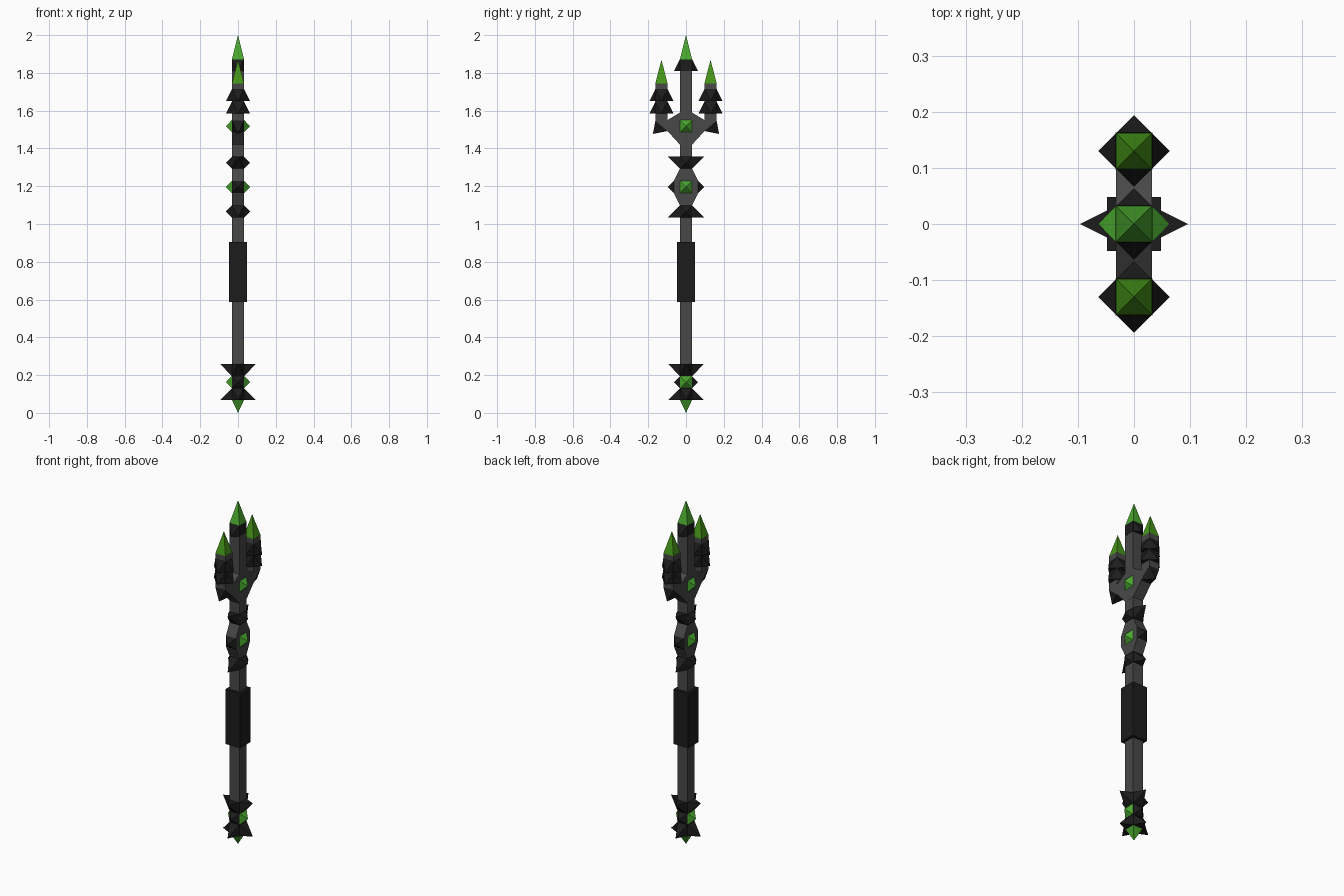
import bpy, bmesh
from mathutils import Vector

if "Cube" in bpy.data.objects:
    bpy.data.objects.remove(bpy.data.objects["Cube"])

R = 0.032  # half width of the shaft and of every square base


def material(name, srgb):
    m = bpy.data.materials.new(name)
    lin = [((c / 255 + 0.055) / 1.055) ** 2.4 if c > 10 else c / 255 / 12.92 for c in srgb]
    m.diffuse_color = (*lin, 1)
    m.use_nodes = True
    m.node_tree.nodes["Principled BSDF"].inputs["Base Color"].default_value = m.diffuse_color
    return m


GREY = material("dark grey metal", (72, 72, 72))
BLACK = material("black metal", (28, 28, 28))
GREEN = material("green crystal", (74, 168, 46))
LIME = material("deep green crystal", (70, 150, 24))


def finish(name, bm, mat):
    bmesh.ops.recalc_face_normals(bm, faces=bm.faces[:])
    me = bpy.data.meshes.new(name)
    bm.to_mesh(me)
    bm.free()
    me.materials.append(mat)
    ob = bpy.data.objects.new(name, me)
    bpy.context.collection.objects.link(ob)
    return ob


def add_box(bm, y, z0, z1, r):
    vs = bmesh.ops.create_cube(bm, size=1)["verts"]
    for v in vs:
        v.co = Vector((v.co.x * 2 * r, y + v.co.y * 2 * r, (z0 + z1) / 2 + v.co.z * (z1 - z0)))


def add_pyramid(bm, base, apex):
    b = [bm.verts.new(p) for p in base]
    a = bm.verts.new(apex)
    bm.faces.new(b)
    for i in range(4):
        bm.faces.new((b[i], b[(i + 1) % 4], a))


def add_side_spike(bm, axis, s, y, z0, z1, reach, za, start=R):
    """Pyramid on the +/-x or +/-y face of a square bar centred on y."""
    def place(out, side, z):
        return (s * out, y + side, z) if axis == "x" else (side, y + s * out, z)
    base = [place(start, a, z) for a, z in ((-R, z0), (R, z0), (R, z1), (-R, z1))]
    add_pyramid(bm, base, place(reach, 0, za))


def box(name, z0, z1, r, mat, y=0):
    bm = bmesh.new()
    add_box(bm, y, z0, z1, r)
    return finish(name, bm, mat)


def collar(name, z0, z1, x_spike=None, y_spike=None, y=0):
    """Black block with spikes; each spike is (reach, apex height)."""
    bm = bmesh.new()
    add_box(bm, y, z0, z1, R + 0.0008)
    for axis, spike in (("x", x_spike), ("y", y_spike)):
        if spike:
            for s in (-1, 1):
                add_side_spike(bm, axis, s, y, z0, z1, *spike)
    finish(name, bm, BLACK)


def tip(name, z, apex, mat, y=0):
    bm = bmesh.new()
    base = [(-R, y - R, z), (R, y - R, z), (R, y + R, z), (-R, y + R, z)]
    add_pyramid(bm, base, (0, y, apex))
    finish(name, bm, mat)


def plate(name, half, mat, r):
    """Extrude a half outline (y, z), mirrored in y, along x."""
    outline = half + [(-y, z) for y, z in reversed(half)]
    bm = bmesh.new()
    f = bm.faces.new([bm.verts.new((-r, y, z)) for y, z in outline])
    ext = bmesh.ops.extrude_face_region(bm, geom=[f])["geom"]
    bmesh.ops.translate(bm, vec=(2 * r, 0, 0),
                        verts=[v for v in ext if isinstance(v, bmesh.types.BMVert)])
    finish(name, bm, mat)


# Shaft and grip
box("shaft", 0.075, 1.87, R, GREY)
box("grip", 0.587, 0.905, 0.048, BLACK)

# Pommel
tip("pommel_crystal", 0.068, 0.0, GREEN)
collar("pommel_lower_collar", 0.067, 0.131, (0.096, 0.067), (0.096, 0.067))
collar("pommel_middle_collar", 0.131, 0.195, None, (0.064, 0.163))
collar("pommel_upper_collar", 0.195, 0.26, (0.096, 0.26), (0.096, 0.26))

# Middle ornament
collar("ornament_lower_collar", 1.034, 1.098, (0.064, 1.066), (0.096, 1.034))
collar("ornament_upper_collar", 1.293, 1.357, (0.064, 1.325), (0.096, 1.357))
plate("ornament_body", [(R, 1.098), (0.064, 1.164), (0.064, 1.228), (R, 1.293)], GREY, R + 0.0004)
bm = bmesh.new()
for s in (-1, 1):
    add_side_spike(bm, "y", s, 0, 1.164, 1.228, 0.096, 1.196, 0.064)
finish("ornament_side_spikes", bm, BLACK)

# Gems on both broad faces
for label, z in (("pommel", 0.163), ("ornament", 1.196), ("fork", 1.518)):
    bm = bmesh.new()
    for s in (-1, 1):
        add_side_spike(bm, "x", s, 0, z - R, z + R, 0.064, z, R + 0.0005)
    finish(label + "_gems", bm, GREEN)

# Fork with both outer prongs
plate("fork", [(R, 1.42), (0.098, 1.492), (0.162, 1.547), (0.162, 1.745),
               (0.098, 1.745), (0.098, 1.55), (R, 1.59)], GREY, R + 0.0004)
for side, s in (("left", -1), ("right", 1)):
    y = s * 0.13
    collar(side + "_prong_lower_collar", 1.584, 1.648, (0.064, 1.584), (0.064, 1.584), y)
    collar(side + "_prong_upper_collar", 1.65, 1.714, (0.064, 1.65), (0.064, 1.65), y)
    tip(side + "_prong_crystal", 1.745, 1.87, LIME, y)
    bm = bmesh.new()
    add_pyramid(bm, [(-R, s * 0.097, 1.492), (R, s * 0.097, 1.492),
                     (R, s * 0.162, 1.548), (-R, s * 0.162, 1.548)], (0, s * 0.175, 1.477))
    finish(side + "_elbow_spike", bm, BLACK)

# Centre prong head
collar("centre_prong_collar", 1.81, 1.872, None, (0.064, 1.81))
tip("centre_prong_crystal", 1.872, 2.0, GREEN)
